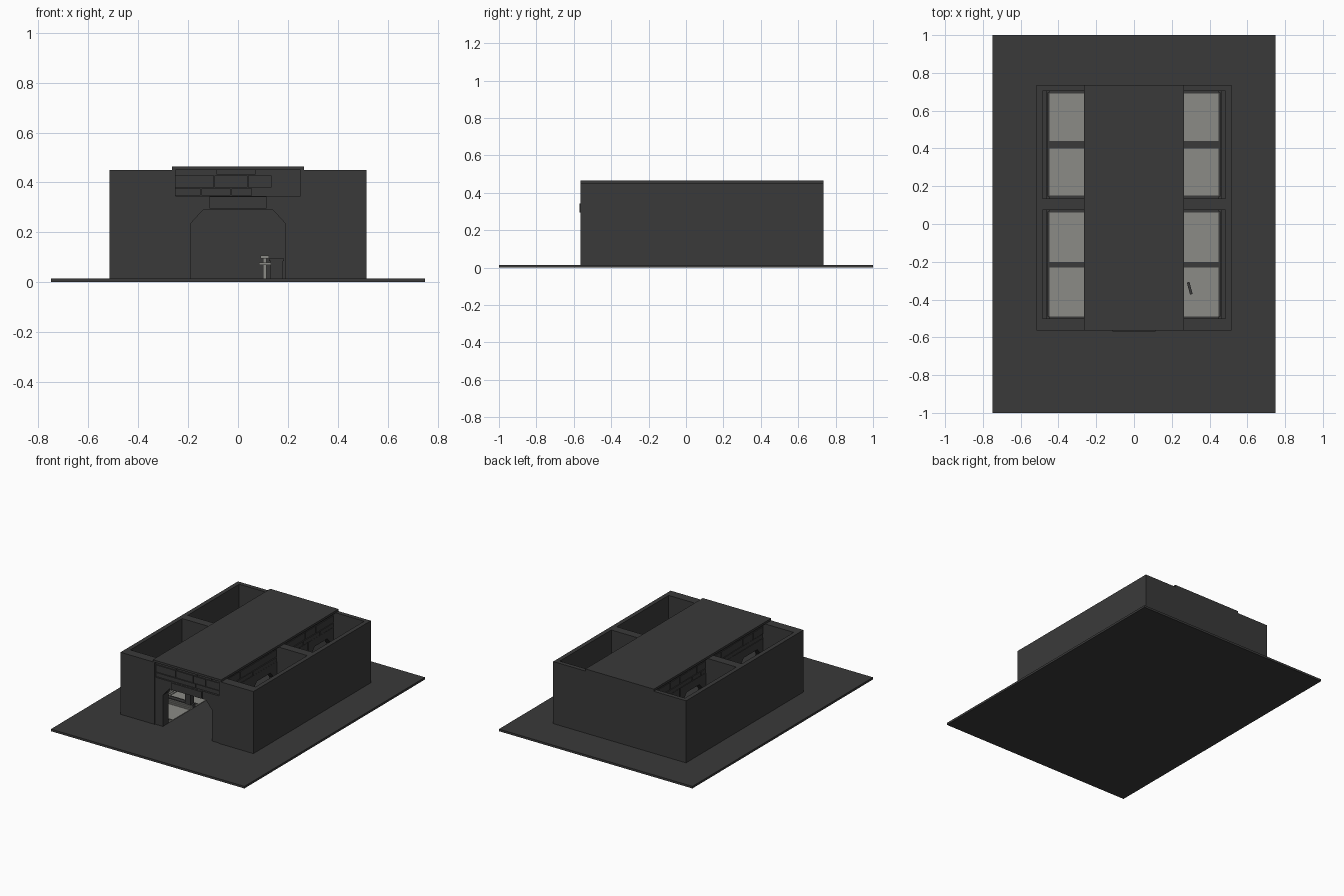
import bpy, bmesh, random
from math import radians
from mathutils import Matrix

random.seed(4)
if "Cube" in bpy.data.objects:
    bpy.data.objects.remove(bpy.data.objects["Cube"])


def material(name, rgb):
    m = bpy.data.materials.new(name)
    m.use_nodes = True
    m.diffuse_color = (*rgb, 1)
    m.node_tree.nodes["Principled BSDF"].inputs["Base Color"].default_value = (*rgb, 1)
    return m


DARK = material("dark grey", (0.042, 0.042, 0.042))
LIGHT = material("pale stone", (0.26, 0.26, 0.24))


def finish(name, bm, mat):
    bmesh.ops.recalc_face_normals(bm, faces=bm.faces)
    me = bpy.data.meshes.new(name)
    bm.to_mesh(me)
    bm.free()
    me.materials.append(mat)
    ob = bpy.data.objects.new(name, me)
    bpy.context.collection.objects.link(ob)
    return ob


def add_box(bm, x0, x1, y0, y1, z0, z1):
    centre = Matrix.Translation(((x0 + x1) / 2, (y0 + y1) / 2, (z0 + z1) / 2))
    size = Matrix.Diagonal((x1 - x0, y1 - y0, z1 - z0, 1))
    bmesh.ops.create_cube(bm, size=1, matrix=centre @ size)


def boxes(name, mat, *dims):
    bm = bmesh.new()
    for d in dims:
        add_box(bm, *d)
    return finish(name, bm, mat)


def arch(name, outer, inner, depth, place):
    """Chamfered doorway, extruded along y from its front face."""
    half = [(outer, FLOOR), (outer, 0.345)]
    hole = [(inner, FLOOR), (inner, 0.235), (inner - 0.05, 0.29)]
    right = half + [(-x, z) for x, z in reversed(half)]
    left = [(-x, z) for x, z in hole] + list(reversed(hole))
    bm = bmesh.new()
    face = bm.faces.new([bm.verts.new((x, 0, z)) for x, z in right + left])
    ext = bmesh.ops.extrude_face_region(bm, geom=[face])["geom"]
    verts = [v for v in ext if isinstance(v, bmesh.types.BMVert)]
    bmesh.ops.translate(bm, verts=verts, vec=(0, depth, 0))
    ob = finish(name, bm, DARK)
    ob.matrix_world = place
    return ob


def lintel(name, half, depth, place):
    """Beam faced with three courses of cracked stone."""
    bm = bmesh.new()
    add_box(bm, -half, half, 0.008, depth, 0.345, TOP)
    for z0, z1 in ((0.347, 0.375), (0.379, 0.428), (0.432, TOP)):
        x = -half
        while x < half - 0.01:
            end = x + random.uniform(0.08, 0.18)
            if end > half - 0.04:
                end = half
            add_box(bm, x, end - 0.003, random.uniform(0, 0.004), 0.01, z0, z1)
            x = end
    ob = finish(name, bm, DARK)
    ob.matrix_world = place
    return ob


FLOOR, TOP = 0.015, 0.45
FRONT, BACK, SIDE = -0.565, 0.735, 0.515
ROOMS = ((-0.5, 0.075), (0.135, 0.705))
BAYS = ((-0.49, -0.23), (-0.2, 0.06), (0.15, 0.4), (0.44, 0.69))

# Ground slab, rear wall and roof strip
boxes("ground_slab", DARK, (-0.75, 0.75, -1, 1, 0, FLOOR))
boxes("back_wall", DARK, (-SIDE, SIDE, 0.705, BACK, FLOOR, TOP))
boxes("roof_strip", DARK, (-0.265, 0.265, FRONT, BACK, TOP, 0.465))

# Front gateway
arch("front_arch", 0.25, 0.19, 0.06, Matrix.Translation((0, FRONT + 0.005, 0)))
lintel("front_lintel", 0.25, 0.05, Matrix.Translation((0, FRONT + 0.012, 0)))
boxes("door_header_plate", DARK, (-0.115, 0.115, -0.57, -0.55, 0.295, 0.343))

for s, side in ((1, "left"), (-1, "right")):
    def span(a, b):
        return (a, b) if s > 0 else (-b, -a)

    # Outer shell and cross walls
    boxes(f"{side}_outer_wall", DARK, (*span(0.485, SIDE), FRONT, BACK, FLOOR, TOP))
    boxes(f"{side}_front_block", DARK, (*span(0.25, 0.486), FRONT, -0.5, FLOOR, TOP))
    boxes(f"{side}_room_divider", DARK, (*span(0.19, 0.486), 0.075, 0.135, FLOOR, TOP))

    # Inner wall lintels facing each open room
    for i, (y0, y1) in enumerate(ROOMS):
        mid, half = (y0 + y1) / 2, (y1 - y0) / 2
        turn = Matrix.Translation((s * 0.25, mid, 0)) @ Matrix.Rotation(radians(90 * s), 4, "Z")
        lintel(f"{side}_room_lintel_{i + 1}", half, 0.05, turn)
        # Skirting and low kerbs around the floor trays
        boxes(f"{side}_room_kerb_{i + 1}", DARK,
              (*span(0.462, 0.486), y0, y1, FLOOR, 0.06),
              (*span(0.448, 0.458), y0 + 0.01, y1 - 0.01, FLOOR, 0.04),
              (*span(0.19, 0.45), BAYS[2 * i][1], BAYS[2 * i + 1][0], FLOOR, 0.04),
              (*span(0.19, 0.45), y0, BAYS[2 * i][0], FLOOR, 0.04),
              (*span(0.19, 0.45), BAYS[2 * i + 1][1], y1, FLOOR, 0.04))

    for i, (y0, y1) in enumerate(BAYS):
        # Side doorway for each bay
        mid, half = (y0 + y1) / 2, (y1 - y0) / 2
        turn = Matrix.Translation((s * 0.248, mid, 0)) @ Matrix.Rotation(radians(90 * s), 4, "Z")
        arch(f"{side}_bay_arch_{i + 1}", half + 0.016, half - 0.005, 0.045, turn)
        # Pale stepped tray, rising toward its rim
        bm = bmesh.new()
        add_box(bm, *span(0.19, 0.448), y0, y1, FLOOR, 0.019)
        for step in range(3):
            d, w, h = step * 0.012, 0.012, 0.034 - step * 0.005
            add_box(bm, *span(0.19, 0.448 - d), y0 + d, y0 + d + w, FLOOR, h)
            add_box(bm, *span(0.19, 0.448 - d), y1 - d - w, y1 - d, FLOOR, h)
            add_box(bm, *span(0.448 - d - w, 0.448 - d), y0 + d, y1 - d, FLOOR, h)
        finish(f"{side}_floor_tray_{i + 1}", bm, LIGHT)

# Small props: a crate with a post, and a dropped rod
boxes("crate", DARK, (0.13, 0.18, 0.3, 0.36, FLOOR, 0.085),
      (0.125, 0.185, 0.295, 0.365, 0.085, 0.095))
boxes("post", LIGHT, (0.1, 0.115, 0.31, 0.325, FLOOR, 0.1),
      (0.085, 0.13, 0.3, 0.335, 0.07, 0.08), (0.09, 0.125, 0.3, 0.335, 0.095, 0.108))
rod = boxes("dropped_rod", DARK, (-0.007, 0.007, -0.033, 0.033, 0, 0.012))
rod.location = (0.295, -0.34, 0.019)
rod.rotation_euler.z = radians(15)
